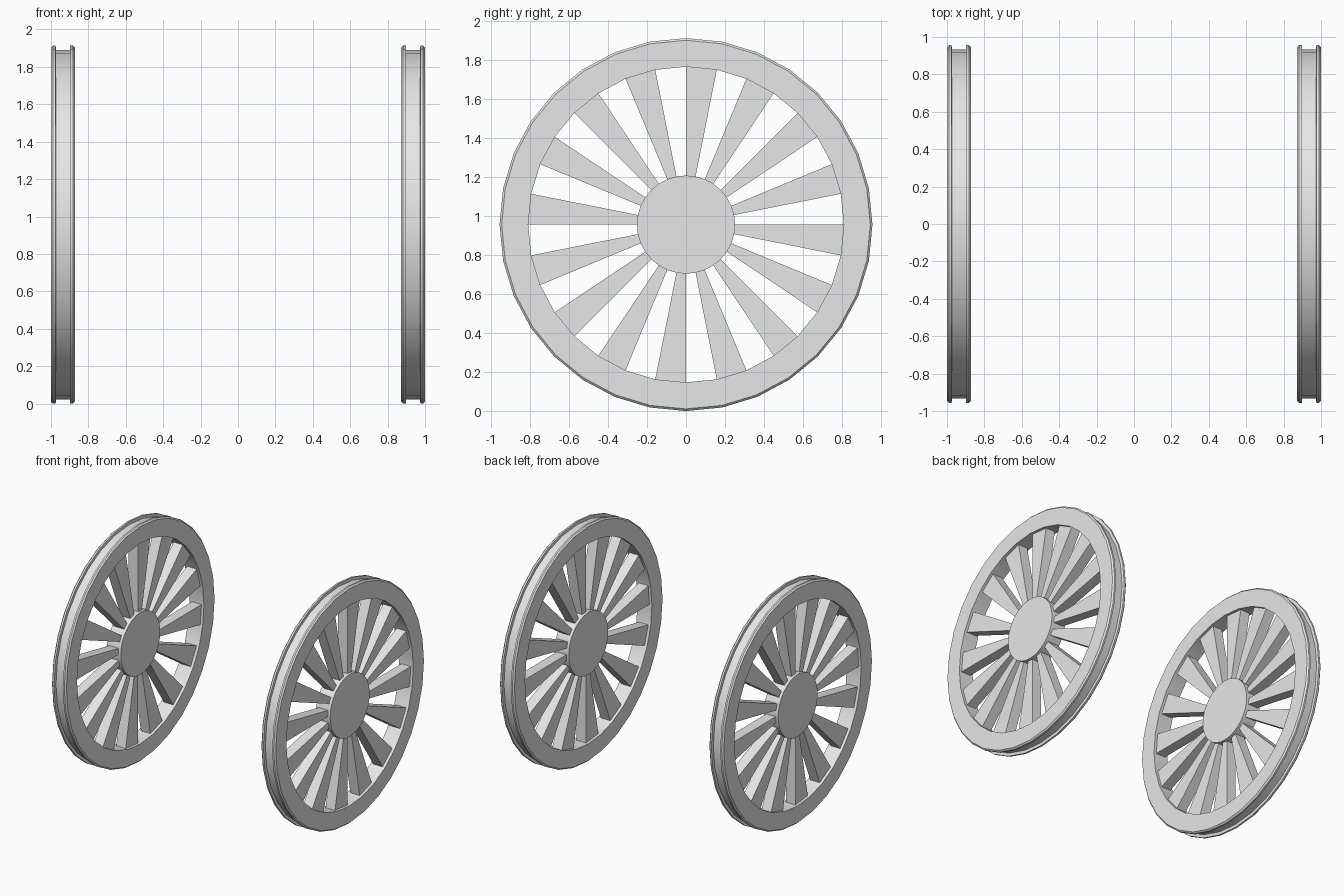
import bpy, bmesh
from math import sin, cos, pi, radians

cube = bpy.data.objects.get("Cube")
if cube:
    bpy.data.objects.remove(cube, do_unlink=True)

SIDES = 32
RADIUS = 0.957
HALF = 0.064          # half the wheel width
SPOKE_HALF = 0.042    # spokes are set back from the rim faces
RIM_IN, HUB_R = 0.81, 0.252
WHEEL_X = 1 - HALF

grey = bpy.data.materials.new("plain_grey")
grey.use_nodes = True
colour = (0.8, 0.8, 0.8, 1)
grey.diffuse_color = colour
grey.node_tree.nodes["Principled BSDF"].inputs["Base Color"].default_value = colour


def point(x, r, step):
    a = 2 * pi * step / SIDES
    return (x, r * sin(a), r * cos(a))


def finish(bm, name, x):
    bmesh.ops.recalc_face_normals(bm, faces=bm.faces)
    mesh = bpy.data.meshes.new(name)
    bm.to_mesh(mesh)
    bm.free()
    mesh.materials.append(grey)
    obj = bpy.data.objects.new(name, mesh)
    obj.location = (x, 0, RADIUS)
    bpy.context.collection.objects.link(obj)
    bpy.ops.object.select_all(action='DESELECT')
    obj.select_set(True)
    bpy.context.view_layer.objects.active = obj
    bpy.ops.object.shade_smooth_by_angle(angle=radians(25))


def ring(name, x, profile, closed):
    """Revolve an (x, radius) profile about the axle."""
    bm = bmesh.new()
    loops = [[bm.verts.new(point(px, r, s)) for px, r in profile]
             for s in range(SIDES)]
    n = len(profile)
    for s in range(SIDES):
        a, b = loops[s], loops[(s + 1) % SIDES]
        for i in range(n if closed else n - 1):
            j = (i + 1) % n
            bm.faces.new((a[i], a[j], b[j], b[i]))
    if not closed:
        for i in (0, n - 1):
            bm.faces.new([loop[i] for loop in loops])
    finish(bm, name, x)


def spokes(name, x):
    """Wedges filling every other sector between hub and rim."""
    bm = bmesh.new()
    for s in range(0, SIDES, 2):
        front, back = [[bm.verts.new(point(px, r, s + d))
                        for r, d in ((HUB_R, 0), (RIM_IN, 0), (RIM_IN, 1), (HUB_R, 1))]
                       for px in (SPOKE_HALF, -SPOKE_HALF)]
        bm.faces.new(front)
        bm.faces.new(back[::-1])
        for i in (0, 2):
            bm.faces.new((front[i], back[i], back[i + 1], front[i + 1]))
    finish(bm, name, x)


# Half of the grooved rim section, mirrored across the wheel's middle
half = [(0.037, 0.934), (0.039, RADIUS), (0.053, RADIUS),
        (HALF, 0.946), (HALF, RIM_IN)]
rim_profile = half + [(-px, r) for px, r in reversed(half)]

for side, sign in (("left", 1), ("right", -1)):
    x = sign * WHEEL_X
    ring(side + "_rim", x, rim_profile, True)
    ring(side + "_hub", x, [(-HALF, HUB_R), (HALF, HUB_R)], False)
    spokes(side + "_spokes", x)
